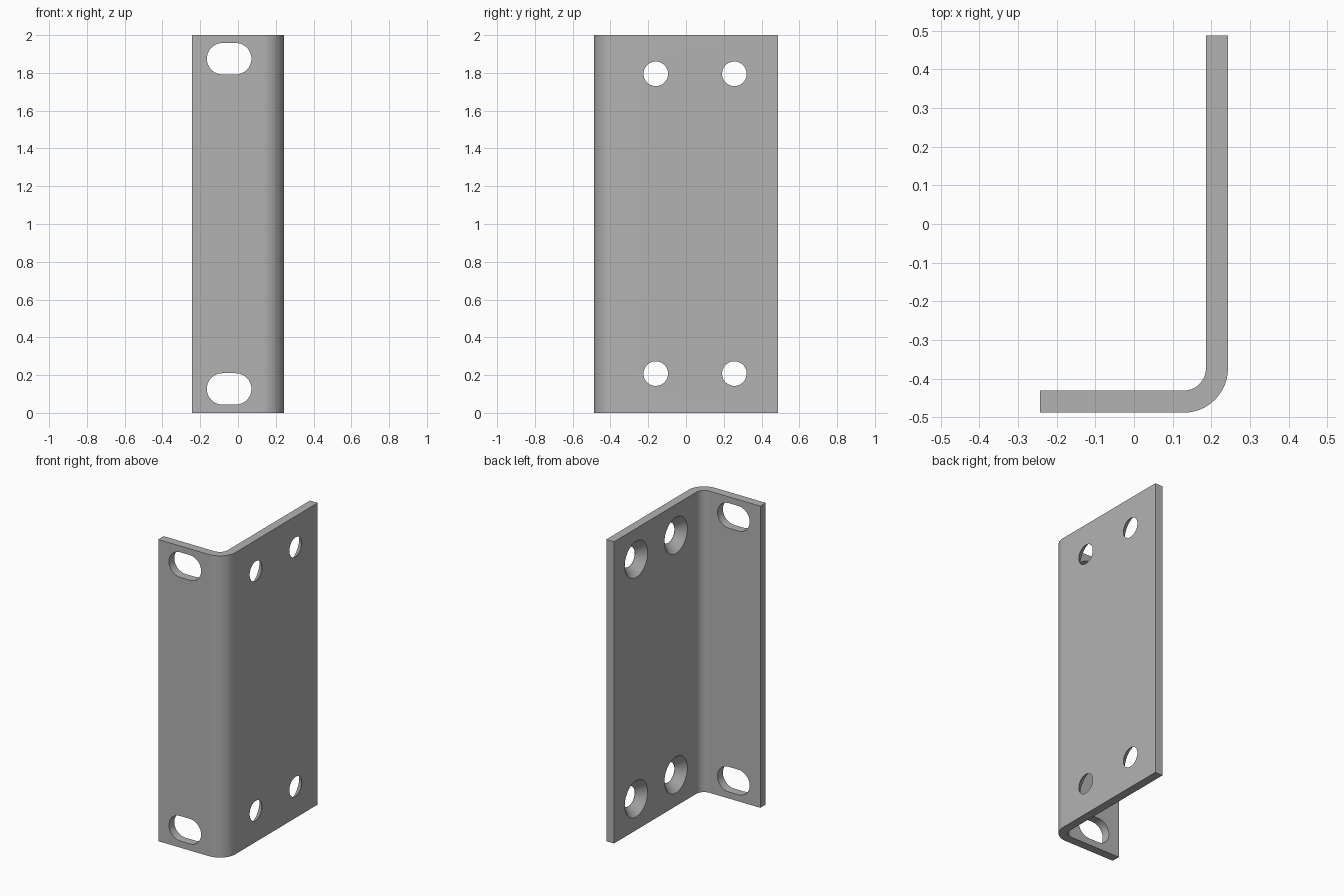
import bpy, bmesh, math
from mathutils import Matrix, Vector

if "Cube" in bpy.data.objects:
    bpy.data.objects.remove(bpy.data.objects["Cube"])

# Sheet sizes
HALF_X, HALF_Y, HEIGHT = 0.243, 0.488, 2.0
THICK, OUTER_R = 0.057, 0.115
INNER_R = OUTER_R - THICK

steel = bpy.data.materials.new("grey steel")
steel.use_nodes = True
GREY = (0.45, 0.45, 0.45, 1)
steel.diffuse_color = GREY
steel.node_tree.nodes["Principled BSDF"].inputs["Base Color"].default_value = GREY


def arc(cx, cy, r, start, end, steps):
    angles = [math.radians(start + (end - start) * i / steps) for i in range(steps + 1)]
    return [(cx + r * math.cos(a), cy + r * math.sin(a)) for a in angles]


def loft(name, rings):
    """Closed solid through matching rings of points."""
    bm = bmesh.new()
    loops = [[bm.verts.new(p) for p in ring] for ring in rings]
    n = len(loops[0])
    for a, b in zip(loops, loops[1:]):
        for i in range(n):
            j = (i + 1) % n
            bm.faces.new((a[i], a[j], b[j], b[i]))
    bm.faces.new(loops[0])
    bm.faces.new(loops[-1])
    bmesh.ops.recalc_face_normals(bm, faces=bm.faces)
    mesh = bpy.data.meshes.new(name)
    bm.to_mesh(mesh)
    bm.free()
    obj = bpy.data.objects.new(name, mesh)
    bpy.context.collection.objects.link(obj)
    mesh.materials.append(steel)
    return obj


# Bent sheet: L profile extruded upwards
cx, cy = HALF_X - OUTER_R, -HALF_Y + OUTER_R
profile = [(-HALF_X, -HALF_Y)]
profile += arc(cx, cy, OUTER_R, -90, 0, 20)
profile += [(HALF_X, HALF_Y), (HALF_X - THICK, HALF_Y)]
profile += arc(cx, cy, INNER_R, 0, -90, 20)
profile += [(-HALF_X, -HALF_Y + THICK)]
bracket = loft("angle_bracket", [[(x, y, z) for x, y in profile] for z in (0, HEIGHT)])

# Slot cutters through the narrow flange
cutters = []
SLOT_R, SLOT_HALF, SLOT_X = 0.083, 0.035, -0.047
slot = arc(SLOT_HALF, 0, SLOT_R, -90, 90, 24) + arc(-SLOT_HALF, 0, SLOT_R, 90, 270, 24)
for z in (0.127, HEIGHT - 0.125):
    rings = [[(SLOT_X + u, y, z + v) for u, v in slot]
             for y in (-HALF_Y - 0.05, -HALF_Y + THICK + 0.03)]
    cutters.append(loft("slot_cutter", rings))

# Countersunk hole cutters through the wide flange, wide on the inside
HOLE_R = 0.065
circle = arc(0, 0, 1, 0, 360, 48)[:-1]
section = [(0.03, HOLE_R), (-0.002, HOLE_R),
           (-THICK - 0.01, HOLE_R + THICK + 0.008)]
for y in (-0.16, 0.256):
    for z in (0.208, HEIGHT - 0.205):
        rings = [[(HALF_X + dx, y + r * u, z + r * v) for u, v in circle]
                 for dx, r in section]
        cutters.append(loft("countersink_cutter", rings))

# Cut the openings
bpy.context.view_layer.objects.active = bracket
bracket.select_set(True)
for cutter in cutters:
    cutter.hide_render = True
    mod = bracket.modifiers.new("opening", "BOOLEAN")
    mod.operation = "DIFFERENCE"
    mod.solver = "EXACT"
    mod.object = cutter
    bpy.ops.object.modifier_apply(modifier=mod.name)
    bpy.data.objects.remove(cutter)

bpy.ops.object.shade_smooth_by_angle(angle=math.radians(30))
